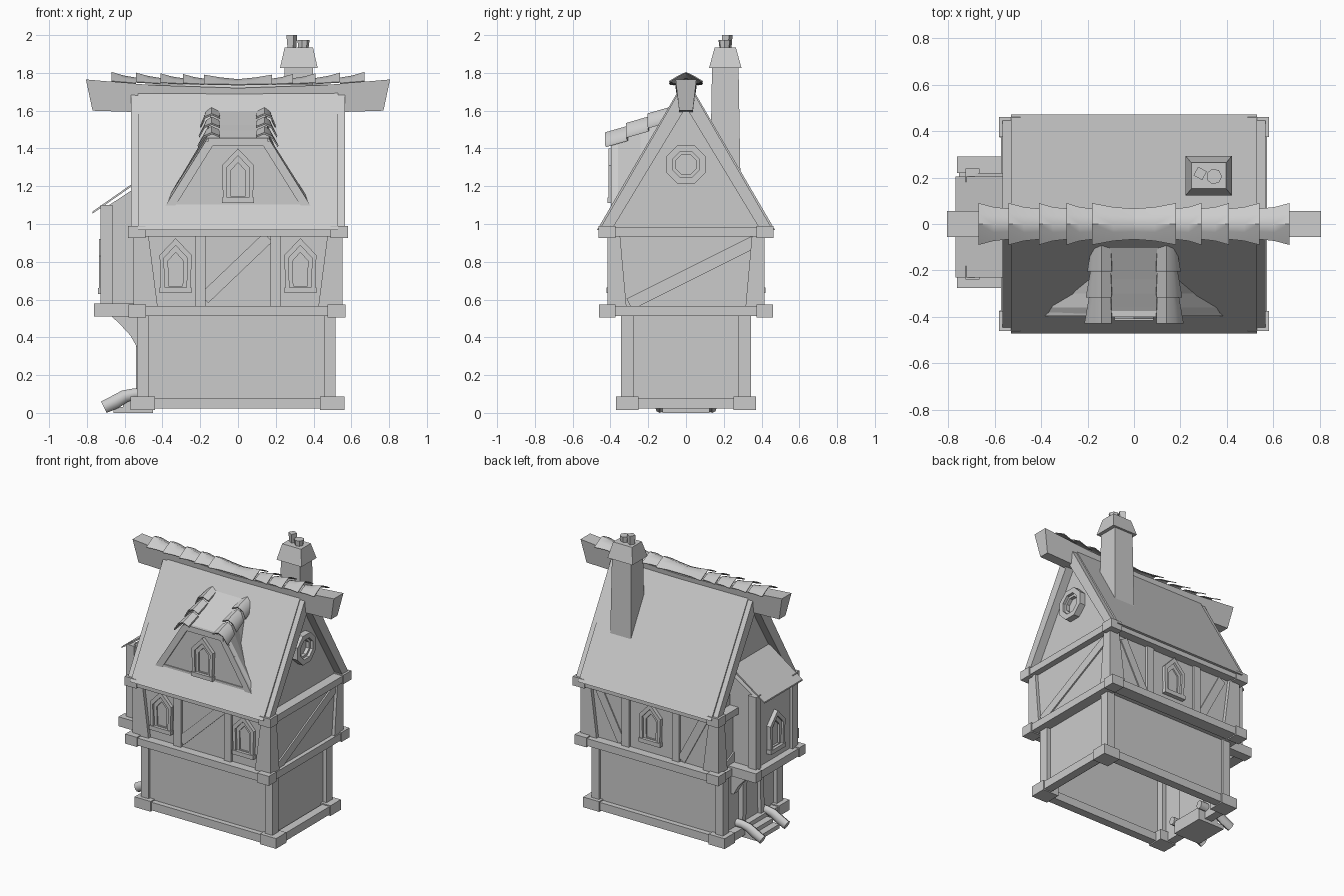
import bpy, bmesh
from math import pi, cos, sin, hypot
from mathutils import Matrix, Vector

if "Cube" in bpy.data.objects:
    bpy.data.objects.remove(bpy.data.objects["Cube"])


def loft(name, sections, smooth=False, closed=False, caps=True):
    """Skin a list of equal-length closed sections; closed joins last to first."""
    bm = bmesh.new()
    rows = [[bm.verts.new(p) for p in s] for s in sections]
    n = len(rows[0])
    pairs = list(zip(rows, rows[1:] + rows[:1])) if closed else list(zip(rows, rows[1:]))
    for a, b in pairs:
        for i in range(n):
            j = (i + 1) % n
            bm.faces.new((a[i], a[j], b[j], b[i]))
    if caps and not closed:
        bm.faces.new(rows[0])
        bm.faces.new(rows[-1][::-1])
    bmesh.ops.recalc_face_normals(bm, faces=bm.faces)
    me = bpy.data.meshes.new(name)
    bm.to_mesh(me)
    bm.free()
    ob = bpy.data.objects.new(name, me)
    bpy.context.collection.objects.link(ob)
    if smooth:
        bpy.ops.object.select_all(action='DESELECT')
        ob.select_set(True)
        bpy.context.view_layer.objects.active = ob
        bpy.ops.object.shade_smooth_by_angle(angle=0.8)
    return ob


def box(name, x0, x1, y0, y1, z0, z1, caps=True):
    return loft(name, [[(x0, y0, z), (x1, y0, z), (x1, y1, z), (x0, y1, z)] for z in (z0, z1)], caps=caps)


def wall(deg, x=0, y=0, z=0):
    """Wall frame: local x runs right, z up, -y outward. 0 front, 90 right, 180 back, -90 left."""
    return Matrix.Translation((x, y, z)) @ Matrix.Rotation(deg * pi / 180, 4, 'Z')


FRONT, RIGHT, BACK, LEFT = wall(0), wall(90), wall(180), wall(-90)


def prism(name, pts, d0, d1, M=FRONT):
    return loft(name, [[M @ Vector((u, -d, v)) for u, v in pts] for d in (d0, d1)])


def bar(name, a, b, w, d0, d1, M=FRONT):
    dx, dz = b[0] - a[0], b[1] - a[1]
    k = w / 2 / hypot(dx, dz)
    ox, oz = -dz * k, dx * k
    prism(name, [(a[0] + ox, a[1] + oz), (b[0] + ox, b[1] + oz),
                 (b[0] - ox, b[1] - oz), (a[0] - ox, a[1] - oz)], d0, d1, M)


def ring(name, outer, inner, d0, d1, M):
    secs = [[M @ Vector((u, -d, v)) for (u, v), d in ((o, d0), (o, d1), (i, d1), (i, d0))]
            for o, i in zip(outer, inner)]
    loft(name, secs, closed=True)


def gothic(w, h0, h1, h2):
    return [(-w * .93, h0), (-w, h1), (0, h2), (w, h1), (w * .93, h0)]


def window(name, M):
    a, b, c = gothic(.085, .02, .20, .29), gothic(.062, .03, .185, .252), gothic(.04, .036, .17, .215)
    ring(name + "_frame", a, b, -.01, .03, M)
    ring(name + "_inner_frame", b, c, -.01, .015, M)
    prism(name + "_sill", [(-.085, 0), (.085, 0), (.085, .03), (-.085, .03)], -.01, .036, M)


def frame_beams(name, x0, x1, y, w, z0, z1, cx, cy, grow=.008):
    """Four beams with a larger block at every corner."""
    for s in (-1, 1):
        box(name + "_long", x0, x1, s * y, s * (y - w), z0, z1)
    for x, dx in ((x0, w), (x1, -w)):
        box(name + "_side", x, x + dx, -y, y, z0, z1)
        for s in (-1, 1):
            g = grow if dx < 0 else -grow
            box(name + "_corner", x + g, x + (cx if dx > 0 else -cx), s * (y + grow),
                s * (y - cy), z0 - grow, z1 + grow)


# Ground floor, open underneath
box("ground_floor_walls", -.505, .485, -.325, .325, .03, .53, caps=False)
frame_beams("base_beam", -.56, .555, .362, .06, .022, .08, .12, .11)
for x0, x1 in ((-.535, -.475), (.455, .515)):
    for s in (-1, 1):
        box("ground_post", x0, x1, s * .275, s * .343, .06, .53)

# Upper floor
box("upper_floor_walls", -.53, .53, -.39, .39, .52, .97)
frame_beams("middle_beam", -.572, .56, .452, .09, .512, .565, .085, .08)
frame_beams("eave_beam", -.574, .574, .454, .09, .933, .982, .085, .08)
for sx in (-1, 1):
    for sy in (-1, 1):
        loft("upper_corner_post", [[(sx * x, sy * y, z) for x, y in
             ((xi, yi), (.552, yi), (.552, .415), (xi, .415))]
             for xi, yi, z in ((.425, .315, .56), (.475, .35, .95))])
for M in (FRONT, BACK):
    for s in (-1, 1):
        bar("upper_stud", (s * .2, .56), (s * .2, .94), .056, .38, .408, M)
bar("front_brace", (-.18, .605), (.16, .93), .065, .38, .398)
for s in (-1, 1):
    bar("back_brace", (s * .24, .58), (s * .42, .92), .06, .38, .398, BACK)
    bar("side_brace", (-.3, .575), (.36, .905), .065, .52, .54, RIGHT if s > 0 else LEFT)
    window("front_window", wall(0, s * .33, -.385, .635))
window("back_window", wall(180, 0, .385, .635))

# Roof: gable walls, tile slab, barge boards
prism("gable_wall", [(-.41, .95), (.41, .95), (0, 1.66)], -.505, .505, RIGHT)


def chevron(o, t):
    return [(-.472 + o, .967), (-.022, 1.738 - o), (.022, 1.738 - o), (.472 - o, .967),
            (.472 - o - t, .967), (0, 1.725 - o - t * 1.45), (-.472 + o + t, .967)]


prism("roof_slab", chevron(0, .065), -.53, .53, RIGHT)
for s in (-1, 1):
    prism("barge_board", chevron(.012, .065), s * .49, s * .566, RIGHT)

# Octagonal gable window
oct_ring = lambda r: [(r * cos(pi / 8 + i * pi / 4), 1.315 + r * sin(pi / 8 + i * pi / 4)) for i in range(8)]
ring("round_window_frame", oct_ring(.113), oct_ring(.075), .49, .55, RIGHT)
ring("round_window_inner", oct_ring(.078), oct_ring(.058), .49, .53, RIGHT)

# Ridge beam and ridge tiles, sagging to the middle
loft("ridge_beam", [[(xt, -.055, zt), (xt, .055, zt), (xb, .036, zb), (xb, -.036, zb)]
     for xt, xb, zt, zb in ((-.805, -.77, 1.765, 1.6), (-.45, -.45, 1.735, 1.59), (0, 0, 1.72, 1.58),
                            (.45, .45, 1.735, 1.59), (.805, .77, 1.765, 1.6))])


def tile_section(x, w, z):
    h = (w - .03) * .8
    top = [(-w, -h), (-w * .5, -h * .45), (0, 0), (w * .5, -h * .45), (w, -h)]
    return [(x, y, z + v) for y, v in top] + [(x, y * .97, z + v - .005) for y, v in top[::-1]]


edges = [0, .18, .29, .41, .54, .67]
for s in (-1, 1):
    for a, b in zip(edges, edges[1:]):
        loft("ridge_tile", [tile_section(s * a, .066, 1.767 + .015 * a),
                            tile_section(s * (a + b) / 2, .073, 1.774 + .01 * (a + b)),
                            tile_section(s * b, .09, 1.785 + .03 * b)], True)

# Chimney with two pots
CX, CY = .322, .208


def stack(name, levels, n=4, cx=CX, cy=CY, rot=pi / 4):
    loft(name, [[(cx + rx * cos(rot + i * 2 * pi / n), cy + ry * sin(rot + i * 2 * pi / n), z)
                 for i in range(n)] for rx, ry, z in levels])


q = 2 ** .5
stack("chimney_stack", [(.083 * q, .08 * q, 1.25), (.075 * q, .07 * q, 1.84)])
stack("chimney_cap", [(.1 * q, .086 * q, 1.825), (.075 * q, .056 * q, 1.935)])
stack("chimney_pot_square", [(.023, .023, 1.92), (.03, .03, 2.0)], 4, .285, .218, .3)
stack("chimney_pot_round", [(.027, .027, 1.92), (.034, .034, 1.975)], 7, .345, .205, 0)

# Dormer with flared sides, timber front and two rows of tiles
loft("dormer_body", [[(-b, y, zb), (-t, y, zt), (t, y, zt), (b, y, zb)] for y, b, zb, t, zt in
     ((-.385, .39, 1.085, .165, 1.45), (-.36, .38, 1.12, .163, 1.463), (-.3, .275, 1.23, .158, 1.495),
      (-.24, .2, 1.34, .155, 1.525), (-.09, .15, 1.58, .14, 1.605))])
for s in (-1, 1):
    bar("dormer_rafter", (s * .365, 1.085), (s * .15, 1.43), .045, .35, .396)
    for i in range(3):
        secs = []
        y0, z0 = -.09 - i * .112, 1.6 - i * .05
        for y, z, w in ((y0, z0, 0), (y0 - .115, z0 - .033, .02)):
            top = [(.1 - w * .2, 0), (.14, .018), (.168 + w * .6, 0), (.182 + w + i * .006, -.05)]
            secs.append([(s * x, y, z + h) for x, h in top] +
                        [(s * x * .985, y + .006, z + h - .01) for x, h in top[::-1]])
        loft("dormer_tile", secs, True)
box("dormer_head", -.16, .16, -.4, -.35, 1.415, 1.455)
box("dormer_sill", -.33, .33, -.392, -.35, 1.09, 1.12)
window("dormer_window", wall(0, 0, -.38, 1.11))

# Left bay: walls, floor frame, lean-to roof, window
prism("bay_walls", [(-.5, .54), (-.705, .54), (-.705, 1.085), (-.5, 1.22)], -.22, .215)
box("bay_floor", -.755, -.54, -.265, .275, .515, .57)
for y in (-.275, .29):
    box("bay_floor_beam", -.762, -.54, y, y - (.07 if y > 0 else -.07), .51, .578)
for y0, y1 in ((-.24, -.18), (.18, .24)):
    box("bay_post", -.727, -.665, y0, y1, .56, 1.1)
    prism("bay_bracket", [(-.51, .52), (-.68, .52), (-.63, .475), (-.57, .41), (-.53, .34), (-.51, .34)],
          y0 * .9, y1 * .9)
prism("bay_roof", [(-.77, 1.055), (-.5, 1.243), (-.5, 1.255), (-.77, 1.066)], .23, -.205)
window("bay_window", wall(-90, -.705, 0, .63))

# Door, steps and curved step rails under the bay
box("door", -.515, -.49, -.085, .085, .08, .46)
for s in (-1, 1):
    bar("door_post", (s * .105, .07), (s * .095, .51), .04, .49, .54, LEFT)
    bar("door_arch", (s * .095, .37), (0, .47), .045, .49, .535, LEFT)
    loft("step_rail", [[(x - .03 * sin(a) * k, s * .138 + .026 * cos(a), z + .03 * sin(a))
         for a in [i * pi / 4 for i in range(8)]] for x, z, k in
         ((-.44, .1, 0), (-.55, .1, 0), (-.6, .088, .5), (-.65, .058, .7), (-.71, .03, .5))], True)
for i, x in enumerate((-.66, -.61, -.56)):
    box("door_step", x, -.45, -.125, .125, 0, .03 + i * .03)
